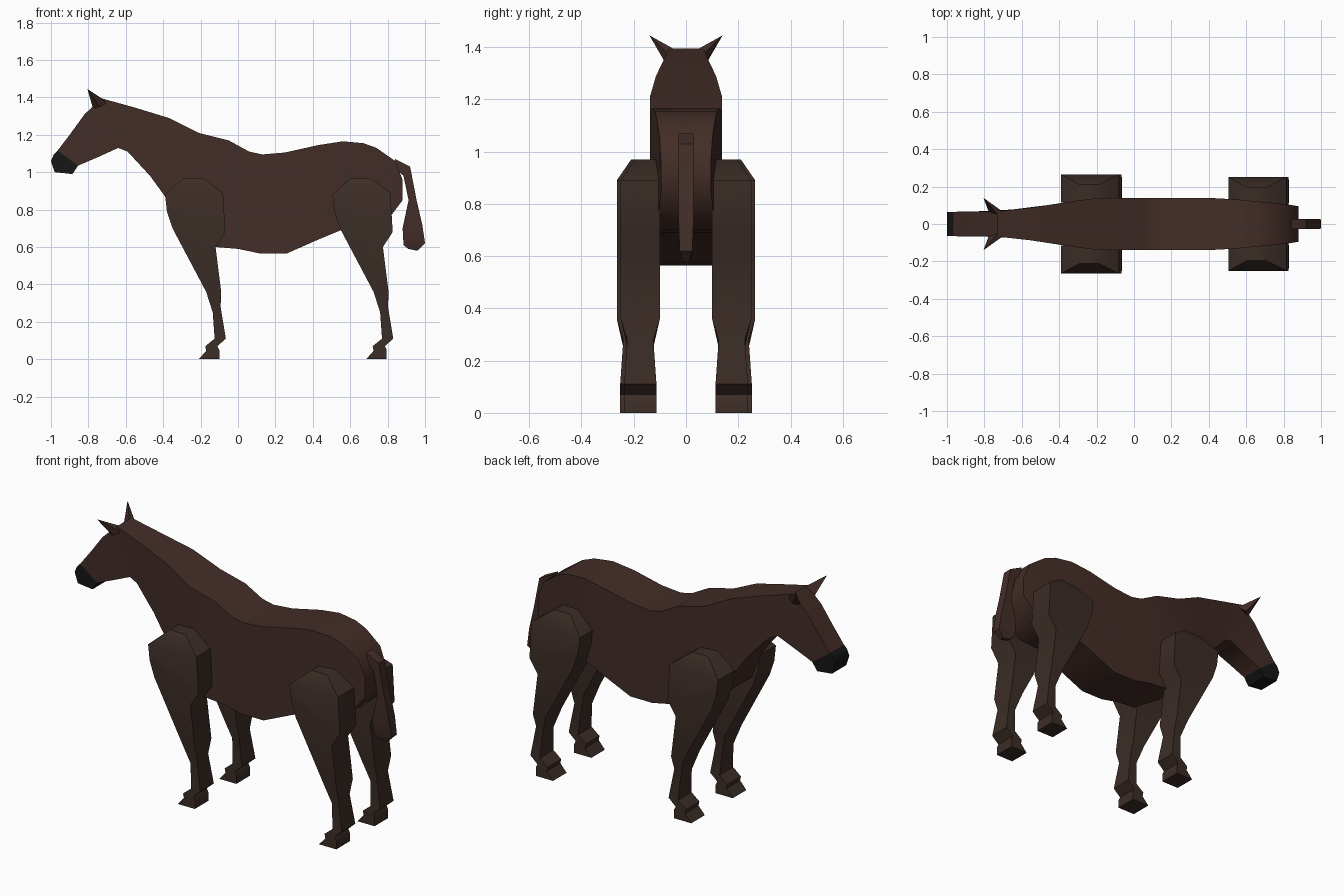
import bpy, bmesh, math
from mathutils import Vector

if "Cube" in bpy.data.objects:
    bpy.data.objects.remove(bpy.data.objects["Cube"])


def material(name, rgb):
    m = bpy.data.materials.new(name)
    m.diffuse_color = (*rgb, 1)
    m.use_nodes = True
    m.node_tree.nodes["Principled BSDF"].inputs["Base Color"].default_value = m.diffuse_color
    return m


BROWN = material("brown coat", (0.055, 0.026, 0.02))
LEG = material("leg coat", (0.045, 0.026, 0.02))
DARK = material("dark muzzle", (0.008, 0.008, 0.008))


def finish(name, bm, mats, angle=50):
    bmesh.ops.recalc_face_normals(bm, faces=bm.faces)
    me = bpy.data.meshes.new(name)
    bm.to_mesh(me)
    bm.free()
    ob = bpy.data.objects.new(name, me)
    bpy.context.collection.objects.link(ob)
    for m in mats:
        me.materials.append(m)
    bpy.ops.object.select_all(action='DESELECT')
    ob.select_set(True)
    bpy.context.view_layer.objects.active = ob
    bpy.ops.object.shade_smooth_by_angle(angle=math.radians(angle))
    return ob


def loft(name, sections, mats, span, dark=0):
    """Box loft: each section is two (x, z) points; span(i, x) gives its y limits."""
    bm = bmesh.new()
    rings = []
    for i, (ax, az, bx, bz) in enumerate(sections):
        a0, a1 = span(i, ax)
        b0, b1 = span(i, bx)
        rings.append([bm.verts.new(p) for p in
                      ((ax, a0, az), (ax, a1, az), (bx, b1, bz), (bx, b0, bz))])
    for i, (r, s) in enumerate(zip(rings, rings[1:])):
        for k in range(4):
            f = bm.faces.new((r[k], r[(k + 1) % 4], s[(k + 1) % 4], s[k]))
            f.material_index = 1 if i < dark else 0
    bm.faces.new(rings[0]).material_index = 1 if dark else 0
    bm.faces.new(rings[-1])
    return finish(name, bm, mats)


# Body, neck and head: top point and bottom point per section, nose to rump
BODY = [
    (-1.00, 1.06, -0.98, 1.00), (-0.985, 1.095, -0.885, 0.99),
    (-0.965, 1.115, -0.855, 1.035), (-0.90, 1.20, -0.75, 1.08),
    (-0.82, 1.31, -0.64, 1.13), (-0.73, 1.395, -0.59, 1.11),
    (-0.55, 1.345, -0.47, 0.98), (-0.37, 1.29, -0.39, 0.87),
    (-0.21, 1.21, -0.34, 0.74), (-0.05, 1.17, -0.12, 0.60),
    (0.06, 1.11, 0.00, 0.59), (0.13, 1.095, 0.12, 0.565),
    (0.25, 1.105, 0.26, 0.565), (0.43, 1.145, 0.43, 0.64),
    (0.56, 1.165, 0.55, 0.69), (0.67, 1.155, 0.66, 0.69),
    (0.74, 1.13, 0.75, 0.70), (0.84, 1.06, 0.82, 0.77),
    (0.88, 0.96, 0.88, 0.85)]
WIDTH = [(-1.0, 0.065), (-0.68, 0.068), (-0.35, 0.118), (-0.22, 0.138),
         (0.48, 0.138), (0.82, 0.105), (0.88, 0.095)]


def body_span(i, x):
    for (x0, w0), (x1, w1) in zip(WIDTH, WIDTH[1:]):
        if x <= x1:
            break
    w = w0 + (w1 - w0) * (x - x0) / (x1 - x0)
    return -w, w


loft("body_and_head", BODY, [BROWN, DARK], body_span, dark=2)

# Legs: front and back outline points per row, shoulder to hoof
LEG_ROWS = [
    (-0.29, 0.97, -0.19, 0.97), (-0.39, 0.88, -0.08, 0.89),
    (-0.38, 0.79, -0.068, 0.68), (-0.35, 0.70, -0.12, 0.60),
    (-0.17, 0.36, -0.09, 0.36), (-0.135, 0.25, -0.093, 0.28),
    (-0.125, 0.11, -0.065, 0.11), (-0.175, 0.07, -0.11, 0.07),
    (-0.17, 0.045, -0.10, 0.05), (-0.21, 0.0, -0.10, 0.0)]
# inner and outer offset from the leg's middle
LEG_Y = [(-0.075, 0.02)] + [(-0.075, 0.075)] * 4 + [(-0.05, 0.05)] + [(-0.062, 0.062)] * 4

for part, dx, mid in (("front_leg", 0.0, 0.19), ("hind_leg", 0.895, 0.175)):
    for side, s in (("left", -1), ("right", 1)):
        rows = [(a + dx, b, c + dx, d) for a, b, c, d in LEG_ROWS]
        loft(f"{part}_{side}", rows, [LEG],
             lambda i, x: (s * (mid + LEG_Y[i][0]), s * (mid + LEG_Y[i][1])))

# Tail
TAIL = [(0.83, 1.03, 0.84, 1.07), (0.885, 0.98, 0.92, 1.03),
        (0.912, 0.85, 0.955, 0.85), (0.88, 0.70, 0.985, 0.72),
        (0.885, 0.61, 1.00, 0.62), (0.91, 0.59, 0.96, 0.58)]
TAIL_W = [0.028, 0.028, 0.028, 0.028, 0.024, 0.012]
loft("tail", TAIL, [BROWN], lambda i, x: (-TAIL_W[i], TAIL_W[i]))

# Ears: pointed four-sided spikes
for side, s in (("left", -1), ("right", 1)):
    bm = bmesh.new()
    base = [bm.verts.new(Vector((x, s * y, z))) for x, y, z in
            ((-0.775, 0.06, 1.34), (-0.74, 0.085, 1.35),
             (-0.70, 0.065, 1.37), (-0.73, 0.05, 1.395))]
    tip = bm.verts.new((-0.805, s * 0.14, 1.445))
    bm.faces.new(base)
    for k in range(4):
        bm.faces.new((base[k], base[(k + 1) % 4], tip))
    finish(f"ear_{side}", bm, [BROWN])
